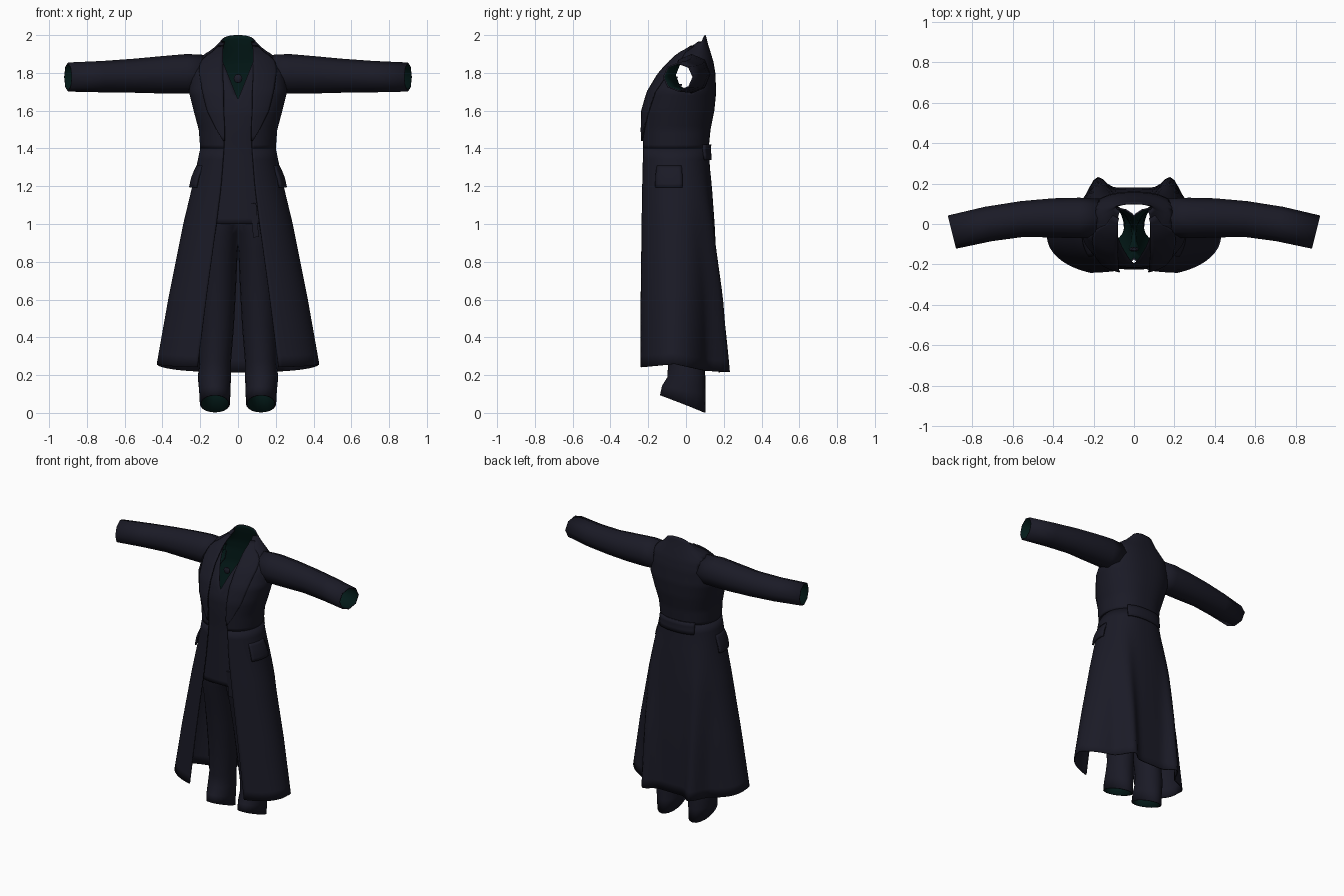
import bpy
import math

cube = bpy.data.objects.get("Cube")
if cube:
    bpy.data.objects.remove(cube, do_unlink=True)


def material(name, rgb):
    mat = bpy.data.materials.new(name)
    mat.use_nodes = True
    mat.diffuse_color = (*rgb, 1)
    mat.node_tree.nodes["Principled BSDF"].inputs["Base Color"].default_value = (*rgb, 1)
    return mat


CLOTH = material("dark navy cloth", (.0105, .0105, .0195))
LINING = material("deep green lining", (.001, .0105, .0095))

# Coat cross-sections: height, half width, front y, back y, half opening
SECTIONS = [
    (.26, .43, -.26, .14, .215), (.6, .37, -.255, .145, .17), (1, .29, -.245, .14, .115),
    (1.2, .242, -.24, .133, .09), (1.4, .2, -.235, .12, .075), (1.5, .208, -.238, .13, .075),
    (1.6, .235, -.235, .15, .08), (1.7, .26, -.205, .16, .08), (1.8, .25, -.145, .155, .085),
    (1.86, .22, -.09, .145, .085), (1.91, .165, -.04, .13, .085), (1.95, .125, .005, .117, .085),
    (2, .09, .055, .105, .07)]
BOX = .8  # squareness of the cross-sections


def clamp(v):
    return min(max(v, 0), 1)


def lookup(table, z):
    """Interpolate the rows of a table by their first column."""
    z = min(max(z, table[0][0]), table[-1][0])
    for a, b in zip(table, table[1:]):
        if z <= b[0]:
            k = (z - a[0]) / (b[0] - a[0])
            return [p + (q - p) * k for p, q in zip(a[1:], b[1:])]


def angle_at(z, x, grow=0):
    """Angle round the section, from the front, that lies at a given x."""
    ratio = clamp(x / (lookup(SECTIONS, z)[0] + grow))
    return math.asin(ratio ** (1 / BOX))


def body_point(z, t, grow=0):
    w, front, back, _ = lookup(SECTIONS, z)
    x = (w + grow) * max(math.sin(t), 0) ** BOX
    y = (front + back) / 2 - ((back - front) / 2 + grow) * math.cos(t)
    # Pleated panel with two hanging folds at the back of the skirt
    drop = clamp((1.3 - z) / 1.04)
    behind = max(-math.cos(t), 0)
    fold = .04 * clamp((.26 - x) / .05) + .07 * math.exp(-((x - .18) / .05) ** 2)
    y += drop * behind * fold
    # The hem dips at front and back, the collar rises at the back
    dip = .045 * behind + .02 * max(math.cos(t), 0)
    rise = .035 * (1 - behind) * clamp((z - 1.9) / .1)
    return x, y, z - dip * max(drop - .6, 0) / .4 - rise


def surface(name, rows, closed=False, keep=None, thick=.008, bisect=False, lined=True):
    """Skin rows of points, mirror them and give them a lining."""
    n = len(rows[0])
    verts = [p for row in rows for p in row]
    faces = []
    for i in range(len(rows) - 1):
        for j in range(n if closed else n - 1):
            k = (j + 1) % n
            f = (i * n + j, i * n + k, (i + 1) * n + k, (i + 1) * n + j)
            if keep is None or keep([verts[v] for v in f]):
                faces.append(f)
    mesh = bpy.data.meshes.new(name)
    mesh.from_pydata(verts, [], faces)
    mesh.materials.append(CLOTH)
    if lined:
        mesh.materials.append(LINING)
    obj = bpy.data.objects.new(name, mesh)
    bpy.context.collection.objects.link(obj)
    mirror = obj.modifiers.new("mirror", 'MIRROR')
    mirror.use_bisect_axis[0] = bisect
    solid = obj.modifiers.new("lining", 'SOLIDIFY')
    solid.thickness = thick
    solid.offset = -1
    solid.material_offset = int(lined)
    bpy.ops.object.select_all(action='DESELECT')
    bpy.context.view_layer.objects.active = obj
    obj.select_set(True)
    bpy.ops.object.shade_smooth_by_angle(angle=math.radians(55))


def span(a, b, n):
    return [a + (b - a) * i / n for i in range(n + 1)]


def patch(name, heights, start, end, grow, steps=8, **options):
    """A piece of cloth that follows the coat between two angles."""
    surface(name, [[body_point(z, t, grow(z)) for t in span(start(z), end(z), steps)]
                   for z in heights], **options)


def outside_armhole(points):
    x, y, z = (sum(axis) / len(points) for axis in zip(*points))
    return x < .1 or (y - .03) ** 2 + (z - 1.795) ** 2 > .0075


def front_edge(z):
    return angle_at(z, lookup(SECTIONS, z)[3])


# Long coat, open down the front: plain skirt, lined bodice cut away at the armholes
patch("coat_skirt", span(.26, 1.4, 20), front_edge, lambda z: math.pi, lambda z: 0,
      steps=48, lined=False)
patch("coat_bodice", span(1.4, 2, 30), front_edge, lambda z: math.pi, lambda z: 0,
      steps=48, keep=outside_armhole)

# Lapels running into the collar
LAPEL = [(1.44, .078), (1.5, .115), (1.6, .165), (1.7, .19), (1.82, .208), (1.87, .195),
         (1.92, .135), (1.97, .105)]
patch("lapel", span(1.44, 1.97, 20), lambda z: angle_at(z, lookup(SECTIONS, z)[3] - .004, .008),
      lambda z: angle_at(z, lookup(LAPEL, z)[0], .008), lambda z: .008, lined=False)

# Pocket flaps on the hips
patch("pocket_flap", span(1.195, 1.31, 6), lambda z: 1, lambda z: 1.75,
      lambda z: .016 * math.sin(clamp((1.31 - z) / .08) * math.pi / 2), thick=.012, lined=False)

# Half belt across the back
patch("back_belt", span(1.34, 1.42, 3), lambda z: math.pi - angle_at(z, .13),
      lambda z: math.pi, lambda z: .012, thick=.014, lined=False)

# Waistcoat front with its V neck
patch("waistcoat", span(1, 1.9, 30), lambda z: angle_at(z, max(z - 1.66, 0) * .4, -.02),
      lambda z: angle_at(z, min(.16, lookup(SECTIONS, z)[0] * .7), -.02), lambda z: -.02,
      thick=.004)

# Knot inside the V neck
bpy.ops.mesh.primitive_uv_sphere_add(segments=10, ring_count=6, radius=.024,
                                     location=(0, -.125, 1.77))
knot = bpy.context.object
knot.name = "neck_knot"
knot.scale = (1, .5, 1)
knot.data.materials.append(CLOTH)
bpy.ops.object.shade_smooth_by_angle()


def ring(count):
    return [math.tau * i / count for i in range(count)]


# Sleeves: x, centre y, centre z, radius y, radius z, cuff slant
SLEEVE = [(.17, .03, 1.795, .095, .1, 0), (.27, .03, 1.795, .1, .105, 0),
          (.4, .03, 1.79, .097, .099, 0), (.55, .025, 1.785, .088, .09, .1),
          (.72, 0, 1.78, .085, .083, .2), (.9, -.04, 1.778, .082, .077, .25)]
surface("sleeve", [[(x + slant * ry * math.cos(a), cy + ry * math.cos(a), cz + rz * math.sin(a))
                    for a in ring(8)] for x, cy, cz, ry, rz, slant in SLEEVE], closed=True)

# Trouser legs: z, centre x, centre y, radius x, radius y, hem slant
LEG = [(.048, .122, -.018, .08, .12, -.38), (.12, .123, -.012, .083, .115, -.2),
       (.19, .125, .002, .088, .1, 0), (.27, .12, .003, .083, .098, 0),
       (.45, .112, -.01, .09, .1, 0), (.65, .106, -.03, .095, .11, 0),
       (.85, .1, -.05, .098, .13, 0), (.95, .096, -.06, .107, .145, 0),
       (1.05, .085, -.068, .118, .15, 0), (1.2, .075, -.065, .115, .145, 0)]
surface("trousers", [[(cx + rx * math.sin(a), cy - ry * math.cos(a), z - slant * ry * math.cos(a))
                      for a in ring(20)] for z, cx, cy, rx, ry, slant in LEG],
        closed=True, bisect=True)

# Loose strap end hanging from the waistcoat hem
bpy.ops.mesh.primitive_cube_add(size=1, location=(.088, -.215, 1.02))
strap = bpy.context.object
strap.name = "hanging_strap"
strap.scale = (.03, .014, .18)
strap.rotation_euler = (.05, -.08, 0)
strap.data.materials.append(CLOTH)
